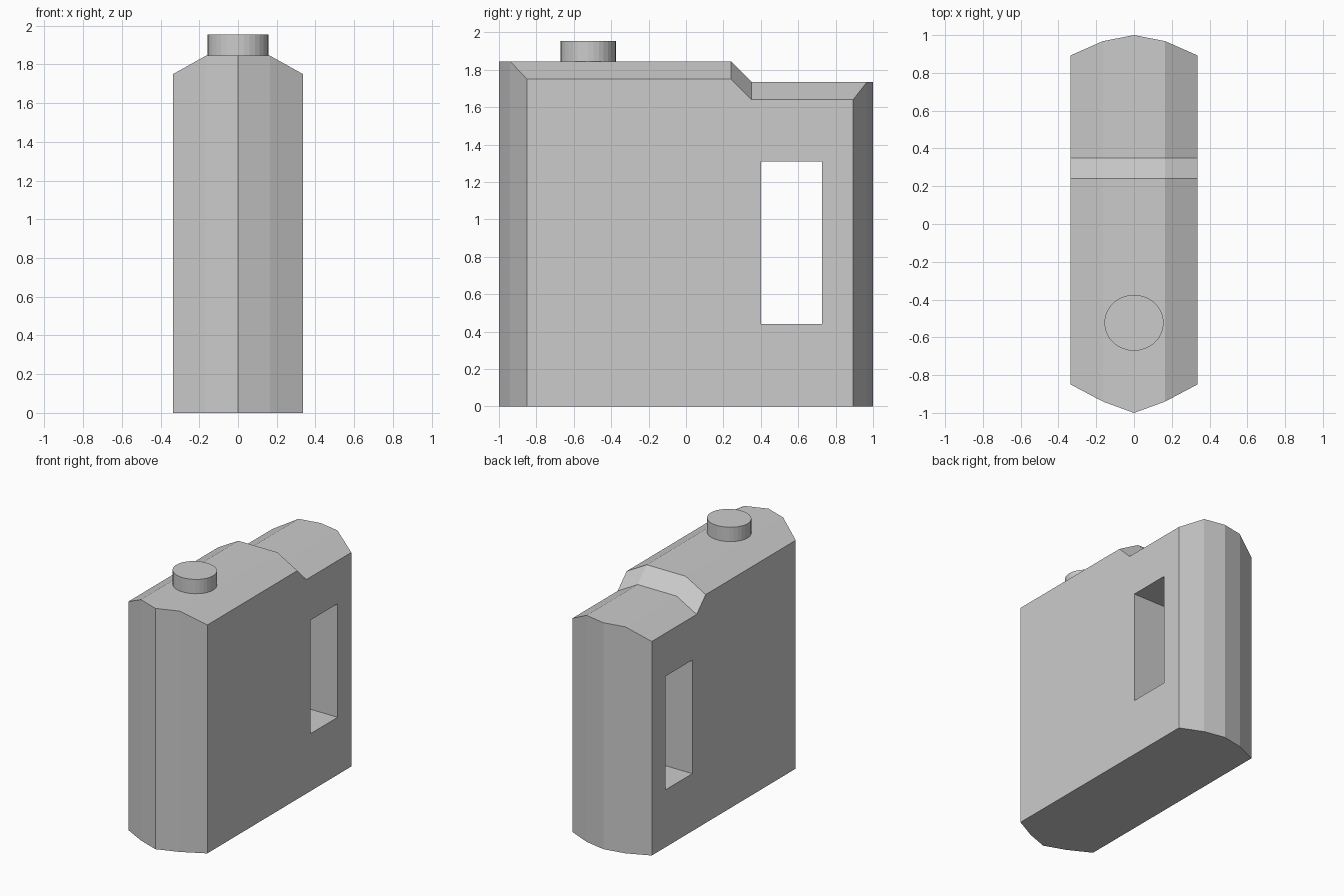
import bpy
import bmesh
from mathutils import Matrix

if "Cube" in bpy.data.objects:
    bpy.data.objects.remove(bpy.data.objects["Cube"])


def make_object(name, bm):
    bmesh.ops.recalc_face_normals(bm, faces=bm.faces)
    mesh = bpy.data.meshes.new(name)
    bm.to_mesh(mesh)
    bm.free()
    obj = bpy.data.objects.new(name, mesh)
    bpy.context.collection.objects.link(obj)
    return obj


# Can body: side profiles at five x positions, joined in strips
# (x, front y, back y, shoulder drop)
half = [(0.0, -1.0, 1.0, 0.0), (0.165, -0.94, 0.968, 0.0), (0.335, -0.85, 0.893, 0.095)]
columns = [(-x, f, b, d) for x, f, b, d in half[:0:-1]] + half
bm = bmesh.new()
loops = []
for x, front, back, drop in columns:
    profile = [(front, 0), (front, 1.845 - drop), (0.24, 1.845 - drop),
               (0.35, 1.735 - drop), (back, 1.735 - drop), (back, 0)]
    loops.append([bm.verts.new((x, y, z)) for y, z in profile])
for a, b in zip(loops, loops[1:]):
    for i in range(6):
        j = (i + 1) % 6
        bm.faces.new((a[i], a[j], b[j], b[i]))
bm.faces.new(loops[0])
bm.faces.new(loops[-1])
body = make_object("can_body", bm)

# Handle opening cut through the body
bm = bmesh.new()
bmesh.ops.create_cube(bm, size=1, matrix=Matrix.Translation((0, 0.565, 0.875))
                      @ Matrix.Diagonal((1.0, 0.326, 0.87, 1)))
cutter = make_object("handle_cutter", bm)
cutter.hide_render = True
cutter.display_type = 'WIRE'
cut = body.modifiers.new("handle_opening", 'BOOLEAN')
cut.operation = 'DIFFERENCE'
cut.solver = 'EXACT'
cut.object = cutter

# Filler cap
bm = bmesh.new()
bmesh.ops.create_cone(bm, cap_ends=True, segments=32, radius1=1, radius2=1, depth=1,
                      matrix=Matrix.Translation((0, -0.523, 1.9))
                      @ Matrix.Diagonal((0.157, 0.148, 0.11, 1)))
make_object("filler_cap", bm)
